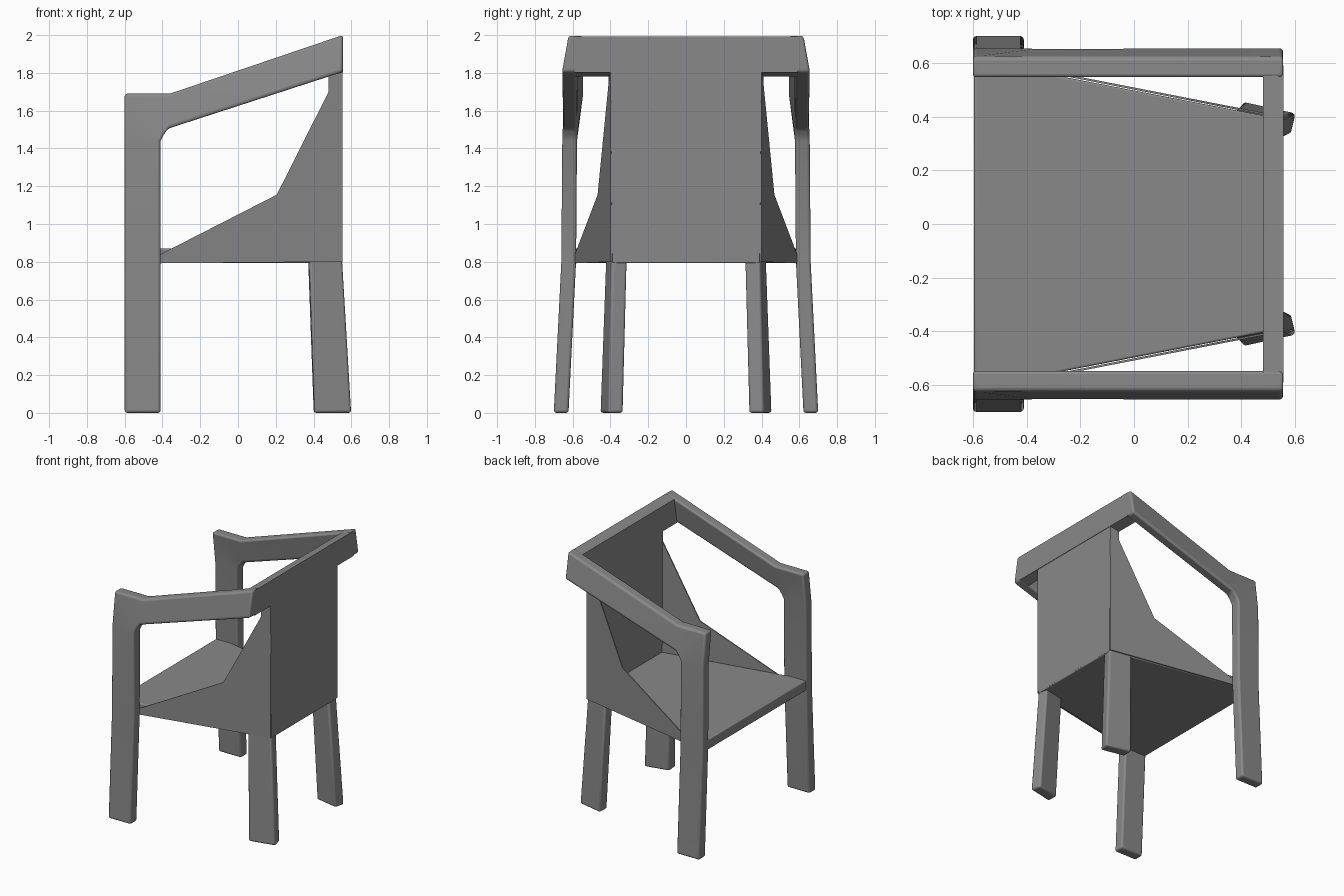
import bpy, bmesh, math

if "Cube" in bpy.data.objects:
    bpy.data.objects.remove(bpy.data.objects["Cube"])

grey = bpy.data.materials.new("warm_grey")
grey.diffuse_color = (0.25, 0.25, 0.25, 1)
grey.use_nodes = True
grey.node_tree.nodes["Principled BSDF"].inputs["Base Color"].default_value = grey.diffuse_color


def loft(name, sections, bevel=0.0):
    """Closed solid through a list of equal-sized rings of points."""
    bm = bmesh.new()
    rings = [[bm.verts.new(p) for p in s] for s in sections]
    n = len(rings[0])
    for a, b in zip(rings, rings[1:]):
        for i in range(n):
            j = (i + 1) % n
            bm.faces.new((a[i], a[j], b[j], b[i]))
    bm.faces.new(rings[0])
    bm.faces.new(rings[-1])
    bmesh.ops.recalc_face_normals(bm, faces=bm.faces)
    me = bpy.data.meshes.new(name)
    bm.to_mesh(me)
    bm.free()
    me.materials.append(grey)
    ob = bpy.data.objects.new(name, me)
    bpy.context.collection.objects.link(ob)
    if bevel:
        m = ob.modifiers.new("bevel", 'BEVEL')
        m.width, m.segments, m.limit_method = bevel, 3, 'ANGLE'
        m.angle_limit = math.radians(35)
    bpy.context.view_layer.objects.active = ob
    ob.select_set(True)
    bpy.ops.object.shade_smooth_by_angle(angle=math.radians(35))
    ob.select_set(False)
    return ob


def side_y(x):
    """Half width of the tapering seat at x."""
    return 0.58 - 0.195 * (x + 0.41)


for side, s in (("left", 1), ("right", -1)):
    # front leg, upright and arm: (x, z, outer y) on the outer edge and inner edge
    path = [((-0.60, 0.0, 0.70), (-0.41, 0.0, 0.70)),
            ((-0.60, 0.8, 0.66), (-0.41, 0.8, 0.66)),
            ((-0.60, 1.44, 0.655), (-0.41, 1.44, 0.655)),
            ((-0.60, 1.69, 0.622), (-0.395, 1.47, 0.655)),
            ((-0.36, 1.69, 0.622), (-0.37, 1.505, 0.655)),
            ((0.555, 2.0, 0.622), (0.555, 1.805, 0.657))]
    rings = []
    for a, b in path:
        rings.append([(a[0], s * a[2], a[1]), (b[0], s * b[2], b[1]),
                      (b[0], s * (b[2] - 0.078), b[1]), (a[0], s * (a[2] - 0.078), a[1])])
    loft(side + "_front_leg_and_arm", rings, 0.014)

    # splayed back leg, turned to follow the seat side
    foot = [(0.405, 0.455), (0.602, 0.412), (0.583, 0.333), (0.40, 0.372)]
    top = [(0.378, 0.425), (0.553, 0.392), (0.54, 0.312), (0.37, 0.347)]
    loft(side + "_back_leg", [[(x, s * y, 0.0) for x, y in foot],
                              [(x, s * y, 0.81) for x, y in top]], 0.014)

    # thin side panel
    outline = [(-0.43, 0.792), (0.552, 0.8), (0.552, 1.81), (0.53, 1.80),
               (0.205, 1.155), (-0.43, 0.83)]
    loft(side + "_side_panel", [[(x, s * (side_y(x) + t), z) for x, z in outline]
                                for t in (0.0, 0.008)])

# seat slab
plan = [(-0.595, 0.612), (0.553, 0.39), (0.553, -0.39), (-0.595, -0.612)]
loft("seat", [[(x, y, z) for x, y in plan] for z in (0.793, 0.87)], 0.008)

# back panel
loft("back_panel", [[(0.48, -w - 0.01, z), (0.553, -w, z), (0.553, w, z), (0.48, w + 0.01, z)]
                    for z, w in ((0.8, 0.39), (1.82, 0.40))])

# top back rail joining the arms
rail = [(0.48, 1.782), (0.556, 1.803), (0.556, 1.992), (0.53, 1.99), (0.48, 1.972)]
loft("back_rail", [[(x, y, z) for x, z in rail] for y in (-0.59, 0.59)])
